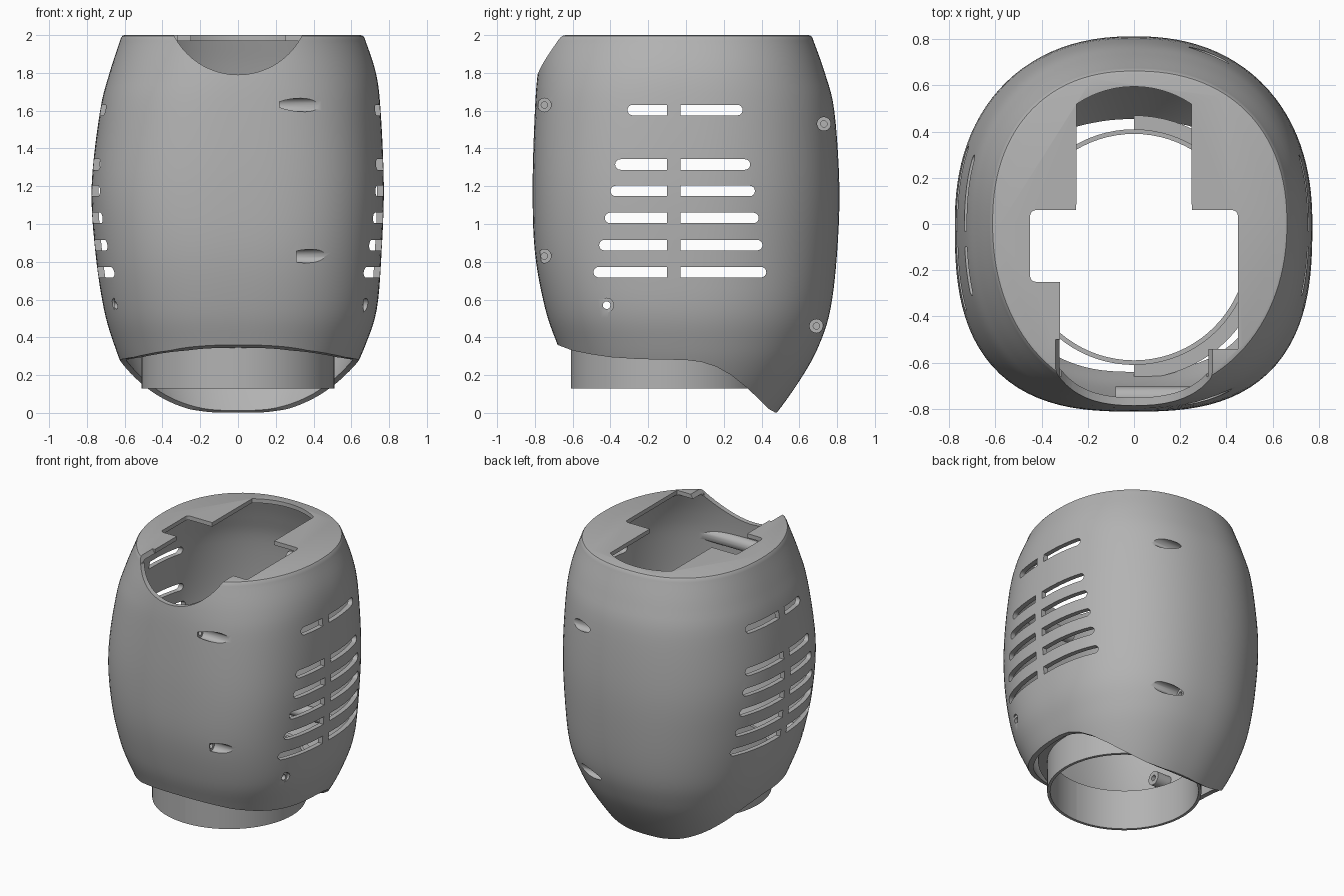
import bpy, bmesh, math

cube = bpy.data.objects.get("Cube")
if cube:
    bpy.data.objects.remove(cube)

grey = bpy.data.materials.new("plain_grey")
grey.use_nodes = True
grey.diffuse_color = (0.45, 0.45, 0.45, 1)
grey.node_tree.nodes["Principled BSDF"].inputs["Base Color"].default_value = grey.diffuse_color

# Body sections: height, right x, left x, front y, back y, front squareness
SECTIONS = [
    (-0.1, .40, .40, .45, .38, 2.3), (0, .48, .48, .52, .48, 2.3),
    (.2, .59, .60, .62, .62, 2.4), (.36, .655, .675, .68, .705, 2.5),
    (.55, .71, .735, .745, .765, 2.6), (.85, .755, .76, .80, .80, 2.7),
    (1.2, .775, .772, .812, .812, 2.7), (1.6, .73, .755, .80, .785, 2.5),
    (1.8, .68, .73, .785, .735, 2.3), (1.97, .625, .675, .76, .675, 2.1)]
BACK_POWER = 2.25
SIDES = 112


def make_object(name, bm):
    bmesh.ops.recalc_face_normals(bm, faces=bm.faces)
    mesh = bpy.data.meshes.new(name)
    bm.to_mesh(mesh)
    bm.free()
    mesh.materials.append(grey)
    obj = bpy.data.objects.new(name, mesh)
    bpy.context.collection.objects.link(obj)
    return obj


def add_prism(bm, points, axis, low, high):
    """Extrude a 2D outline along an axis."""
    place = {"X": lambda p, d: (d, p[0], p[1]),
             "Y": lambda p, d: (p[0], d, p[1]),
             "Z": lambda p, d: (p[0], p[1], d)}[axis]
    a, b = ([bm.verts.new(place(p, d)) for p in points] for d in (low, high))
    bm.faces.new(a)
    bm.faces.new(b[::-1])
    for i in range(len(points)):
        j = (i + 1) % len(points)
        bm.faces.new((a[i], b[i], b[j], a[j]))


def prism(name, points, axis, low, high):
    bm = bmesh.new()
    add_prism(bm, points, axis, low, high)
    return make_object(name, bm)


def arc(cx, cy, r, start, end, steps):
    angles = [math.radians(start + (end - start) * i / steps) for i in range(steps + 1)]
    return [(cx + r * math.cos(t), cy + r * math.sin(t)) for t in angles]


def circle(cx, cy, r, steps=24):
    return arc(cx, cy, r, 0, 360, steps)[:-1]


def boolean(target, cutter, operation="DIFFERENCE"):
    mod = target.modifiers.new("cut", "BOOLEAN")
    mod.operation, mod.solver, mod.object = operation, "EXACT", cutter
    graph = bpy.context.evaluated_depsgraph_get()
    result = bpy.data.meshes.new_from_object(target.evaluated_get(graph))
    target.modifiers.clear()
    target.data = result
    bpy.data.objects.remove(cutter)


def smooth_sections(steps=5):
    """Catmull-Rom through the body sections."""
    out = []
    last = len(SECTIONS) - 1
    for i in range(last):
        quad = [SECTIONS[min(max(k, 0), last)] for k in range(i - 1, i + 3)]
        for s in range(steps):
            t = s / steps
            out.append([b + t / 2 * (c - a + t * (2 * a - 5 * b + 4 * c - d
                        + t * (3 * (b - c) + d - a))) for a, b, c, d in zip(*quad)])
    return out + [list(SECTIONS[-1])]


def loft(name, rings):
    """Skin rings given as (section, inset, height)."""
    bm = bmesh.new()
    loops = []
    for (_, xr, xl, yf, yb, power), inset, z in rings:
        loop = []
        for k in range(SIDES):
            t = math.tau * k / SIDES
            c, s = math.cos(t), math.sin(t)
            n = power if s < 0 else BACK_POWER
            r = (abs(c / (xl if c > 0 else xr)) ** n
                 + abs(s / (yf if s < 0 else yb)) ** n) ** (-1 / n) - inset
            loop.append(bm.verts.new((r * c, r * s, z)))
        loops.append(loop)
    for a, b in zip(loops, loops[1:]):
        for k in range(SIDES):
            j = (k + 1) % SIDES
            bm.faces.new((a[k], a[j], b[j], b[k]))
    bm.faces.new(loops[0])
    bm.faces.new(loops[-1])
    return make_object(name, bm)


# Outer body with a softly rounded top rim
sections = smooth_sections()
top = sections[-1]
outer = [(s, 0, s[0]) for s in sections]
outer += [(top, .005, 1.985), (top, .013, 1.996), (top, .025, 2.0)]
body = loft("body_shell", outer)

# Cavity, leaving solid screw bosses inside
inner = [(s, .035, s[0]) for s in sections if s[0] < 1.95]
inner = [(sections[0], .035, -.2)] + inner + [(top, .035, 1.97)]
cavity = loft("cavity", inner)

SCREWS = [(-.75, 1.63, .22), (-.75, .83, .31), (.73, 1.53, .2), (.69, .46, .18)]
bm = bmesh.new()
for y, z, floor in SCREWS:
    add_prism(bm, circle(y, z, .046), "X", floor - .3, 1)
for low, high in ((-1, -.52), (.52, 1)):
    add_prism(bm, circle(-.42, .57, .05), "X", low, high)
boolean(cavity, make_object("bosses", bm))
boolean(body, cavity)

# Wavy lower edge, dipping to a point at the back
edge = [(-1, .45), (-.68, .36), (-.6, .33), (-.5, .31), (-.4, .295), (-.25, .285), (0, .28),
        (.08, .27), (.16, .245), (.24, .2), (.32, .135), (.4, .06), (.44, .02), (.47, .003),
        (1, 0), (1, -.5), (-1, -.5)]
boolean(body, prism("lower_cut", edge, "X", -1, 1))

# Stepped opening in the top plate
opening = [(-.25, .06)] + arc(0, .15, .445, 124, 56, 12) + [(.25, .06)]
opening += arc(.425, .035, .025, 90, 0, 4)
opening += [(.45, -.54), (.32, -.54), (.32, -.66), (-.32, -.66), (-.32, -.25)]
opening += arc(-.425, -.225, .025, 270, 180, 4) + arc(-.425, .035, .025, 180, 90, 4)
boolean(body, prism("top_opening", opening, "Z", 1.955, 2.1))

# Round notch at the top of the front
boolean(body, prism("front_notch", circle(0, 2.17, .38, 64), "Y", -1, -.5))

# Vent slots through both sides
VENTS = [(1.603, -.31, .3), (1.315, -.375, .34), (1.175, -.4, .365),
         (1.032, -.43, .385), (.888, -.46, .405), (.745, -.49, .425)]
R = .028
bm = bmesh.new()
for z, front, back in VENTS:
    add_prism(bm, arc(front + R, z, R, 90, 270, 8) + [(-.1, z - R), (-.1, z + R)], "X", -1, 1)
    add_prism(bm, arc(back - R, z, R, -90, 90, 8) + [(-.03, z + R), (-.03, z - R)], "X", -1, 1)
boolean(body, make_object("vent_slots", bm))

# Screw recesses, their pilot holes and the lower cross hole
recess, pilot = bmesh.new(), bmesh.new()
for y, z, floor in SCREWS:
    add_prism(recess, circle(y, z, .036), "X", floor, 1)
    add_prism(pilot, circle(y, z, .017, 16), "X", floor - .1, 1)
for low, high in ((-1, -.655), (.665, 1)):
    add_prism(recess, circle(-.42, .57, .037), "X", low, high)
add_prism(pilot, circle(-.42, .57, .02, 16), "X", -1, 1)
boolean(body, make_object("recesses", recess))
boolean(body, make_object("pilot_holes", pilot))


# Neck collar in two halves, with a joining lip on the left half
def half_ring(name, outer_r, inner_r, start, low, high):
    outline = arc(0, -.1, outer_r, start, start + 180, 40)
    outline += arc(0, -.1, inner_r, start + 180, start, 40)
    return prism(name, outline, "Z", low, high)


parts = [body,
         half_ring("collar_left", .51, .49, -90, .13, .42),
         half_ring("collar_right", .51, .49, 90, .13, .42),
         half_ring("collar_lip", .57, .495, -90, .36, .40)]

bpy.ops.object.select_all(action="DESELECT")
for obj in parts:
    obj.select_set(True)
bpy.context.view_layer.objects.active = body
bpy.ops.object.shade_smooth_by_angle(angle=math.radians(32))
